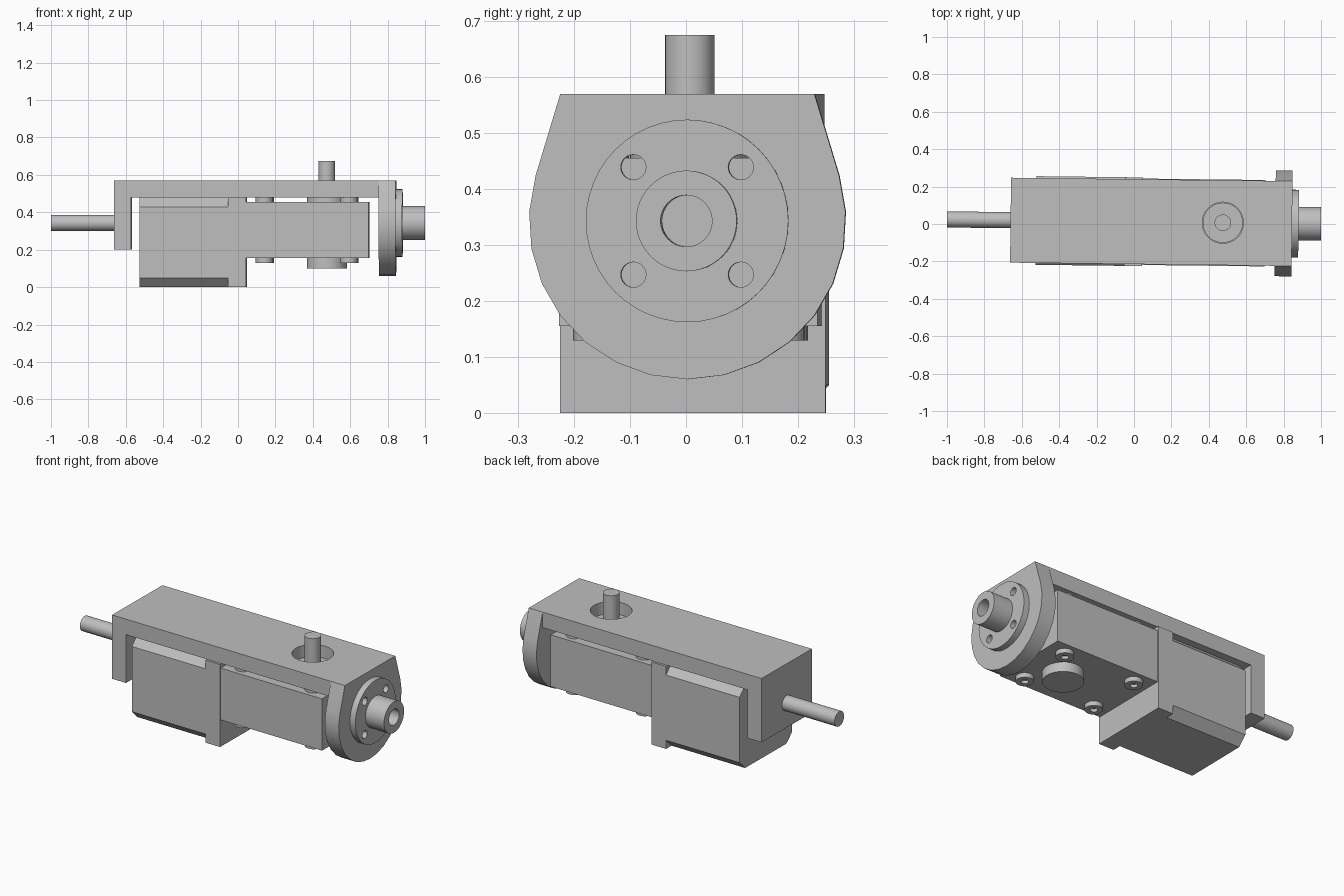
import bpy, bmesh, math
from mathutils import Matrix, Vector

cube = bpy.data.objects.get("Cube")
if cube:
    bpy.data.objects.remove(cube, do_unlink=True)

grey = bpy.data.materials.new("machined_grey")
grey.use_nodes = True
COLOR = (0.52, 0.52, 0.52, 1)
grey.diffuse_color = COLOR
grey.node_tree.nodes["Principled BSDF"].inputs["Base Color"].default_value = COLOR

# The whole assembly is yawed very slightly about the vertical
PLACE = Matrix.Translation((0, 0.0125, 0)) @ Matrix.Rotation(-0.012, 4, "Z")
AXIS_Z = 0.343
ALONG_X = Matrix.Translation((0, 0, AXIS_Z)) @ Matrix.Rotation(math.pi / 2, 4, "Y")


def finish(name, bm, matrix=Matrix()):
    bmesh.ops.recalc_face_normals(bm, faces=bm.faces)
    bm.transform(PLACE @ matrix)
    mesh = bpy.data.meshes.new(name)
    bm.to_mesh(mesh)
    bm.free()
    mesh.materials.append(grey)
    obj = bpy.data.objects.new(name, mesh)
    bpy.context.collection.objects.link(obj)
    return obj


def extrude_profile(name, points, depth, matrix):
    """Extrude a closed 2D outline along local z."""
    bm = bmesh.new()
    face = bm.faces.new([bm.verts.new((a, b, 0)) for a, b in points])
    moved = bmesh.ops.extrude_face_region(bm, geom=[face])["geom"]
    verts = [v for v in moved if isinstance(v, bmesh.types.BMVert)]
    bmesh.ops.translate(bm, verts=verts, vec=(0, 0, depth))
    return finish(name, bm, matrix)


def lathe(name, profile, matrix, closed=False, sides=40):
    """Spin (radius, height) points around local z."""
    bm = bmesh.new()
    verts = [bm.verts.new((r, 0, h)) for r, h in profile]
    edges = [bm.edges.new(pair) for pair in zip(verts, verts[1:])]
    if closed:
        edges.append(bm.edges.new((verts[-1], verts[0])))
    bmesh.ops.spin(bm, geom=verts + edges, cent=(0, 0, 0), axis=(0, 0, 1),
                   angle=math.tau, steps=sides)
    bmesh.ops.remove_doubles(bm, verts=bm.verts, dist=0.0001)
    return finish(name, bm, matrix)


def rod(name, radius, start, end, matrix, sides=40):
    return lathe(name, [(0, start), (radius, start), (radius, end), (0, end)], matrix, sides=sides)


def box(name, x, y, z):
    bm = bmesh.new()
    bmesh.ops.create_cube(bm, size=1)
    size = Matrix.Diagonal((x[1] - x[0], y[1] - y[0], z[1] - z[0], 1))
    centre = Vector((sum(x) / 2, sum(y) / 2, sum(z) / 2))
    return finish(name, bm, Matrix.Translation(centre) @ size)


def cut(target, cutter):
    cutter.hide_render = True
    mod = target.modifiers.new("cut", "BOOLEAN")
    mod.operation = "DIFFERENCE"
    mod.solver = "EXACT"
    mod.object = cutter
    bpy.context.view_layer.objects.active = target
    bpy.ops.object.modifier_apply(modifier=mod.name)
    bpy.data.objects.remove(cutter, do_unlink=True)


# Maps outline (a, b) to (y, z) and extrusion to +x
def side_plane(x):
    return Matrix(((0, 0, 1, x), (1, 0, 0, 0), (0, 1, 0, 0), (0, 0, 0, 1)))


W = 0.227
PIN_X = 0.475

# Bracket: long top plate with a hanging end plate, drilled for the pin
outline = [(-0.66, 0.2), (-0.57, 0.2), (-0.57, 0.48), (0.755, 0.48), (0.755, 0.57), (-0.66, 0.57)]
front_plane = Matrix(((1, 0, 0, 0), (0, 0, 1, -W), (0, 1, 0, 0), (0, 0, 0, 1)))
bracket = extrude_profile("bracket", outline, 2 * W, front_plane)
cut(bracket, rod("pin_cutter", 0.11, 0.4, 0.7, Matrix.Translation((PIN_X, 0, 0))))

# End flange: round below, tapering up to the width of the bracket
arc = [math.radians(-40 / 3 * i) for i in range(-8, 9)]
outline = [(-0.283 * math.sin(a), AXIS_Z - 0.283 * math.cos(a)) for a in reversed(arc)]
outline = sorted(outline, key=lambda p: math.atan2(p[0], AXIS_Z - p[1]))
outline += [(W, 0.57), (-W, 0.57)]
flange = extrude_profile("end_flange", outline, 0.09, side_plane(0.755))
cut(flange, rod("bore_cutter", 0.046, 0.7, 0.9, ALONG_X))

# Output hub: raised disc and hollow stub
hub = lathe("output_hub", [(0.046, 0.845), (0.181, 0.845), (0.181, 0.88),
                           (0.09, 0.88), (0.09, 1.0), (0.046, 1.0)], ALONG_X, closed=True, sides=48)

# Four bolt holes through the disc and the flange
for sy in (-1, 1):
    for sz in (-1, 1):
        spot = Matrix.Translation((0, sy * 0.096, sz * 0.096)) @ ALONG_X
        for part in (flange, hub):
            cut(part, rod("hole_cutter", 0.0225, 0.7, 0.95, spot, sides=24))

# Shaft at the far end
shaft = rod("rear_shaft", 0.043, -1.0, -0.66, ALONG_X)

# Motor with chamfered long edges, and its square mounting block
H, C, TOP = 0.237, 0.05, 0.478
outline = [(-H + C, 0), (H - C, 0), (H, C), (H, TOP - C),
           (H - C, TOP), (-H + C, TOP), (-H, TOP - C), (-H, C)]
extrude_profile("motor_body", outline, 0.475, side_plane(-0.525))
box("motor_mount", (-0.05, 0.045), (-H, H), (0, TOP))

# Gearbox
box("gearbox", (0.045, 0.7), (-0.231, 0.231), (0.155, 0.455))

# Pivot bosses and the pin through the bracket
smooth_parts = [bracket, flange, hub, shaft]
pivot = Matrix.Translation((PIN_X, 0, 0))
smooth_parts.append(rod("lower_boss", 0.107, 0.1, 0.155, pivot))
smooth_parts.append(lathe("upper_boss_and_pin", [(0, 0.455), (0.107, 0.455), (0.107, 0.5),
                          (0.044, 0.5), (0.044, 0.675), (0, 0.675)], pivot))

# Socket-head bolts above and below the gearbox
head = [(0, 0), (0.047, 0), (0.047, 0.026), (0.02, 0.026), (0.02, 0.008), (0, 0.008)]
for x in (0.143, 0.595):
    for y in (-0.16, 0.16):
        for side, z, flip in (("upper", 0.455, 1), ("lower", 0.155, -1)):
            place = Matrix.Translation((x, y, z)) @ Matrix.Diagonal((1, 1, flip, 1))
            smooth_parts.append(lathe(side + "_bolt", head, place, sides=24))

# Smooth round parts, keeping sharp edges
bpy.ops.object.select_all(action="DESELECT")
for obj in smooth_parts:
    obj.select_set(True)
bpy.context.view_layer.objects.active = smooth_parts[0]
bpy.ops.object.shade_smooth_by_angle(angle=math.radians(30))
